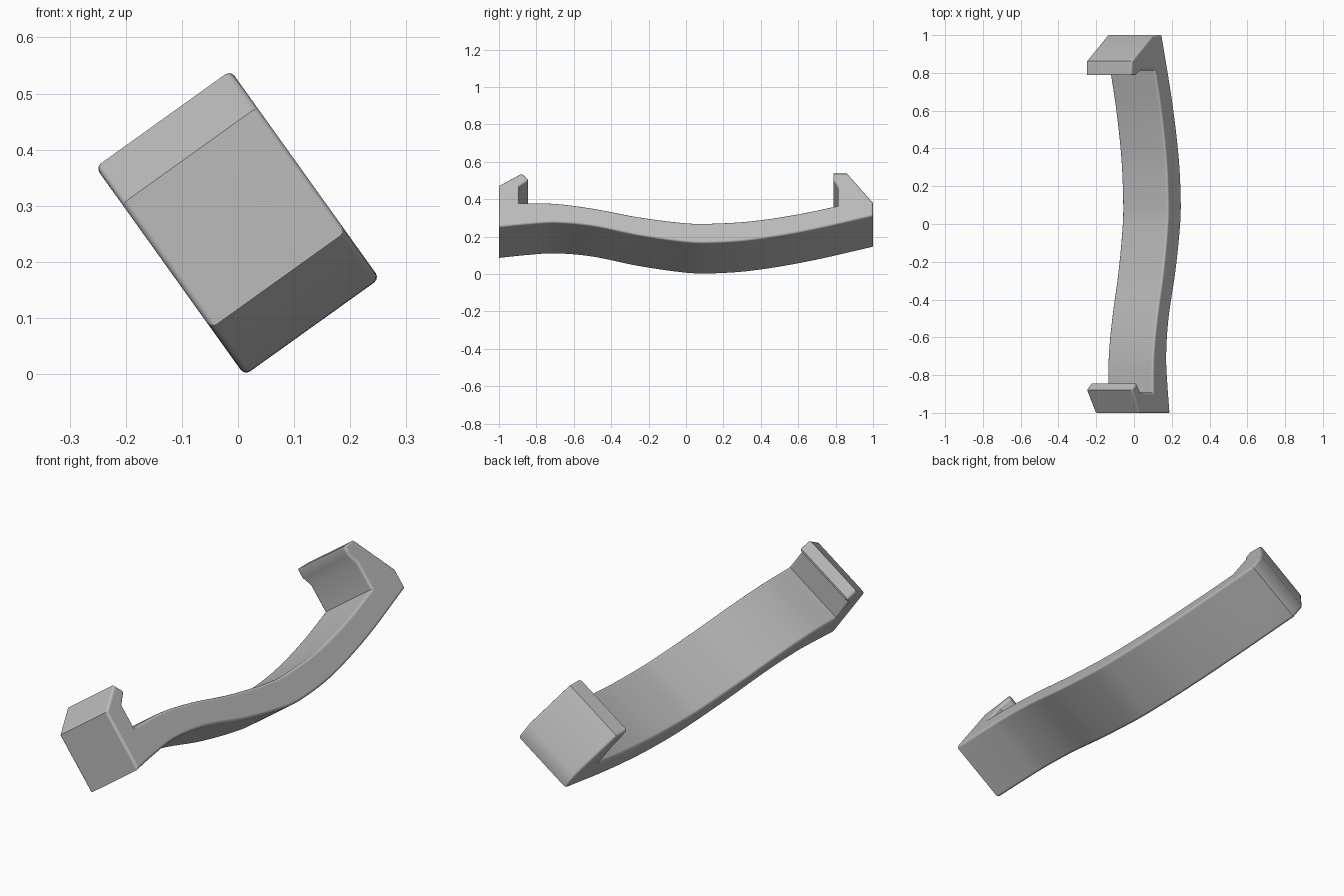
import bpy, bmesh, math
from mathutils import Vector
from mathutils.geometry import interpolate_bezier

cube = bpy.data.objects.get("Cube")
if cube:
    bpy.data.objects.remove(cube, do_unlink=True)

WIDTH = 0.296
TILT = math.radians(35.6)
MID_H, MID_Z = 0.226, 0.2685


def smooth_path(pts, steps=8):
    """Smooth curve through points given as (y, height)."""
    v = [Vector((y, h, 0)) for y, h in pts]
    n = len(v)
    slopes = []
    for i in range(n):
        d = v[min(i + 1, n - 1)] - v[max(i - 1, 0)]
        slopes.append(d / d.x)
    out = []
    for i in range(n - 1):
        third = (v[i + 1].x - v[i].x) / 3
        seg = interpolate_bezier(v[i], v[i] + slopes[i] * third,
                                 v[i + 1] - slopes[i + 1] * third, v[i + 1], steps + 1)
        out += [(p.x, p.y) for p in seg[:-1]]
    return out + [pts[-1]]


# Side profile: wavy underside, back hook, wavy grip top, front hook
underside = smooth_path([(-1, 0.103), (-0.85, 0.122), (-0.7, 0.133), (-0.5, 0.112),
                         (-0.25, 0.05), (0, 0.007), (0.13, 0.002), (0.35, 0.02),
                         (0.65, 0.08), (1, 0.176)])
back_hook = [(1, 0.263), (0.862, 0.453), (0.788, 0.453), (0.788, 0.41), (0.813, 0.365)]
grip_top = smooth_path([(-0.893, 0.26), (-0.7, 0.256), (-0.5, 0.225), (-0.25, 0.168),
                        (0, 0.13), (0.13, 0.127), (0.35, 0.143), (0.6, 0.188),
                        (0.813, 0.242)])[::-1]
front_hook = [(-0.893, 0.365), (-0.845, 0.405), (-0.845, 0.415), (-0.878, 0.453), (-1, 0.373)]
profile = underside + back_hook + grip_top + front_hook


def place(w, y, h):
    """Turn the extruded profile about its long axis."""
    h = (h - MID_H) * 1.01
    c, s = math.cos(TILT), math.sin(TILT)
    return (w * c - h * s, y, MID_Z + w * s + h * c)


# Extrude the profile across the width and round both side rims
bm = bmesh.new()
rims = [[bm.verts.new(place(w, y, h)) for y, h in profile] for w in (-WIDTH / 2, WIDTH / 2)]
caps = [bm.faces.new(r) for r in rims]
n = len(profile)
for i in range(n):
    j = (i + 1) % n
    bm.faces.new((rims[0][i], rims[0][j], rims[1][j], rims[1][i]))
bmesh.ops.recalc_face_normals(bm, faces=bm.faces)
bmesh.ops.bevel(bm, geom=[e for f in caps for e in f.edges], offset=0.012,
                segments=3, profile=0.5, affect='EDGES', clamp_overlap=True)
bmesh.ops.recalc_face_normals(bm, faces=bm.faces)

mesh = bpy.data.meshes.new("curved_handle")
bm.to_mesh(mesh)
bm.free()
handle = bpy.data.objects.new("curved_handle", mesh)
bpy.context.collection.objects.link(handle)

# Plain grey material
grey = bpy.data.materials.new("plain_grey")
grey.use_nodes = True
colour = (0.5, 0.5, 0.5, 1)
grey.diffuse_color = colour
grey.node_tree.nodes["Principled BSDF"].inputs["Base Color"].default_value = colour
mesh.materials.append(grey)

# Smooth shading with crisp hook edges and flat sides
bpy.ops.object.select_all(action='DESELECT')
handle.select_set(True)
bpy.context.view_layer.objects.active = handle
bpy.ops.object.shade_smooth_by_angle(angle=math.radians(35))
weighted = handle.modifiers.new("flat_sides", 'WEIGHTED_NORMAL')
weighted.keep_sharp = True
